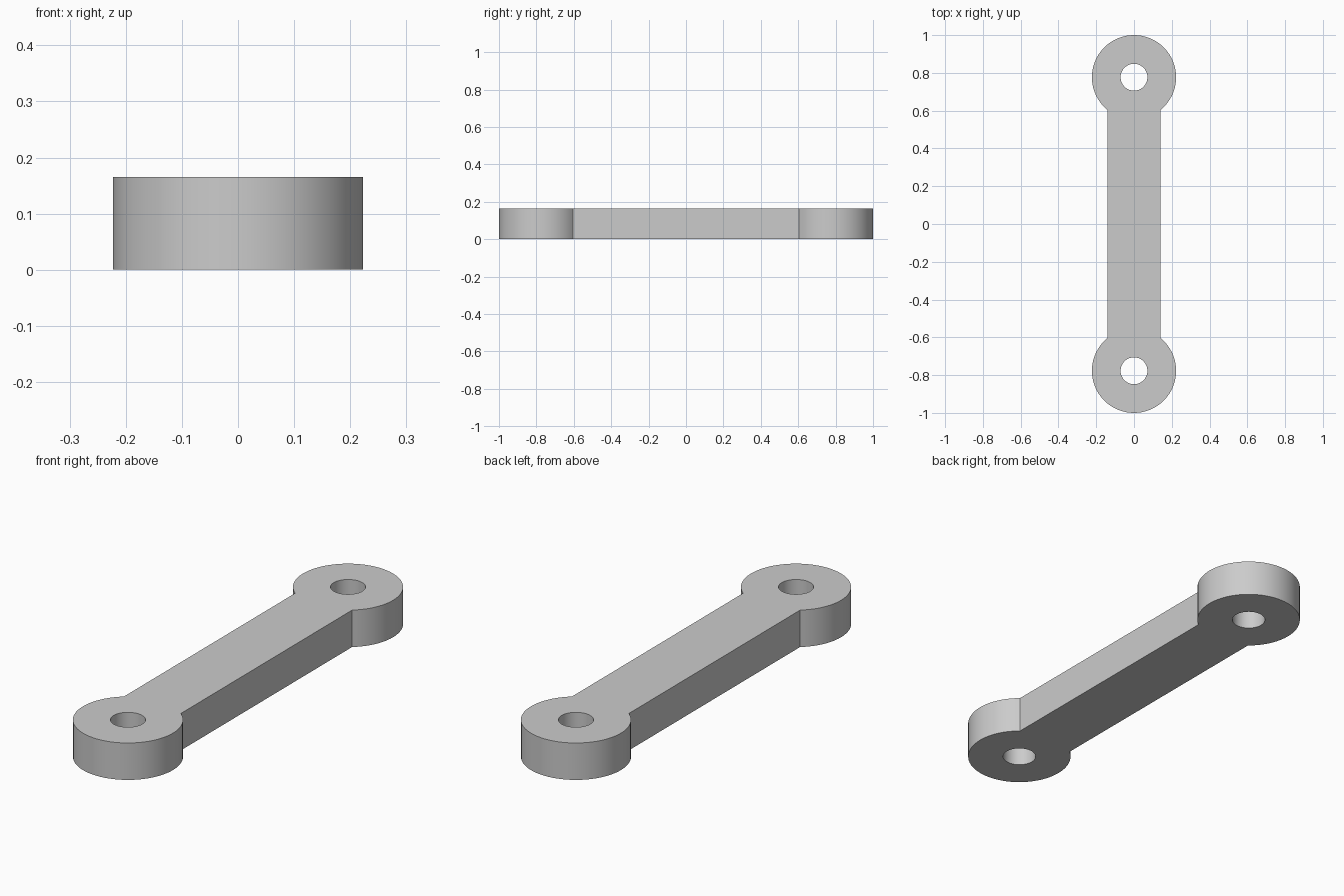
import bpy, bmesh
from math import sin, cos, asin, pi, radians

cube = bpy.data.objects.get("Cube")
if cube:
    bpy.data.objects.remove(cube, do_unlink=True)

EYE_R, HOLE_R = 0.223, 0.071
EYE_Y = 1 - EYE_R
HALF_WIDTH, THICKNESS = 0.141, 0.165
NECK_STEPS, ARC_STEPS = 8, 56

grey = bpy.data.materials.new("light grey")
grey.use_nodes = True
colour = (0.6, 0.6, 0.6, 1)
grey.diffuse_color = colour
grey.node_tree.nodes["Principled BSDF"].inputs["Base Color"].default_value = colour

# Angles are measured from the direction that points along the bar
neck = asin(HALF_WIDTH / EYE_R)
angles = [-neck + 2 * neck * i / NECK_STEPS for i in range(NECK_STEPS)]
angles += [neck + 2 * (pi - neck) * i / ARC_STEPS for i in range(ARC_STEPS)]

bm = bmesh.new()


def eye_end(side):
    """Ring around one pin hole; returns the vertices where the bar joins."""
    def point(r, t):
        return bm.verts.new((side * r * sin(t), side * (EYE_Y - r * cos(t)), 0))

    outer = [point(EYE_R * cos(neck) / cos(t) if i < NECK_STEPS else EYE_R, t)
             for i, t in enumerate(angles)]
    inner = [point(HOLE_R, t) for t in angles]
    n = len(angles)
    for i in range(n):
        j = (i + 1) % n
        bm.faces.new((outer[i], outer[j], inner[j], inner[i]))
    return outer[:NECK_STEPS + 1]


# Flat outline: two eye ends joined by the bar
bm.faces.new(eye_end(1) + eye_end(-1))
bm.normal_update()
for face in bm.faces:
    if face.normal.z < 0:
        face.normal_flip()

mesh = bpy.data.meshes.new("link_arm")
bm.to_mesh(mesh)
bm.free()
mesh.materials.append(grey)
link = bpy.data.objects.new("link_arm", mesh)
bpy.context.collection.objects.link(link)

# Thicken upward from the ground
solid = link.modifiers.new("thickness", 'SOLIDIFY')
solid.thickness = THICKNESS
solid.offset = 1
bpy.ops.object.select_all(action='DESELECT')
link.select_set(True)
bpy.context.view_layer.objects.active = link
bpy.ops.object.modifier_apply(modifier=solid.name)
bpy.ops.object.shade_smooth_by_angle(angle=radians(30))
